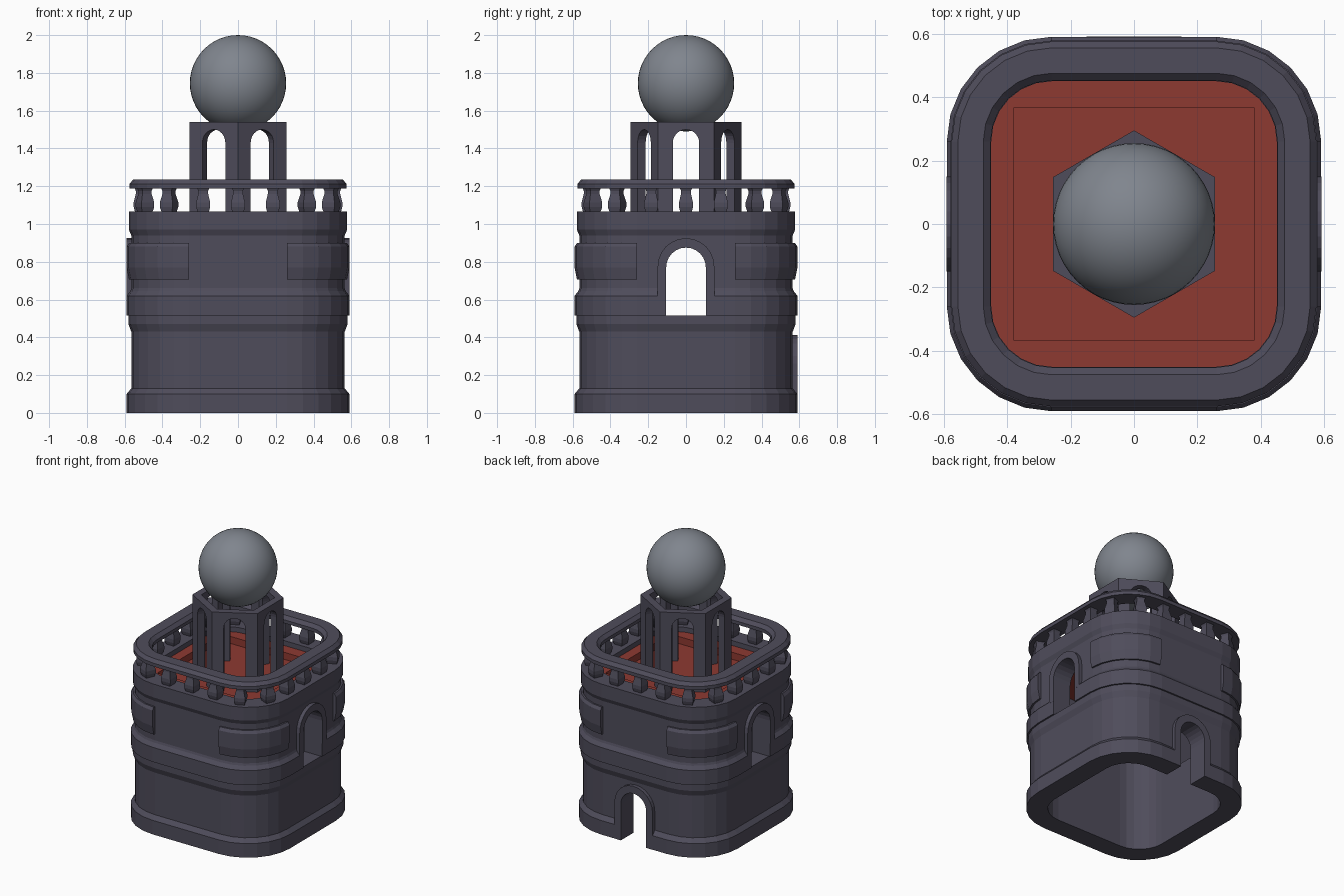
import bpy, bmesh, math
from mathutils import Matrix, Vector

if "Cube" in bpy.data.objects:
    bpy.data.objects.remove(bpy.data.objects["Cube"])


def material(name, rgb):
    m = bpy.data.materials.new(name)
    m.diffuse_color = (*rgb, 1)
    m.use_nodes = True
    m.node_tree.nodes["Principled BSDF"].inputs["Base Color"].default_value = m.diffuse_color
    return m


SLATE = material("dark slate", (0.078, 0.073, 0.105))
RED = material("brick red", (0.27, 0.041, 0.031))
GREY = material("steel grey", (0.215, 0.235, 0.27))
C = 0.26      # centre of every rounded corner
SEG = 6       # facets per corner


def finish(name, bm, mat):
    bmesh.ops.recalc_face_normals(bm, faces=bm.faces)
    me = bpy.data.meshes.new(name)
    bm.to_mesh(me)
    bm.free()
    me.materials.append(mat)
    ob = bpy.data.objects.new(name, me)
    bpy.context.collection.objects.link(ob)
    return ob


def corner_path(k):
    """Centre and direction of each section around corner k."""
    s = [(1, 1), (-1, 1), (-1, -1), (1, -1)][k]
    out = []
    for i in range(SEG + 1):
        a = math.radians(90 * (k + i / SEG))
        out.append((Vector((s[0] * C, s[1] * C, 0)), Vector((math.cos(a), math.sin(a), 0))))
    return out


def sweep(name, profile, mat, corners=(0, 1, 2, 3)):
    """Sweep a closed (half width, z) profile round the rounded square."""
    bm = bmesh.new()
    path = [p for k in corners for p in corner_path(k)]
    rows = [[bm.verts.new(c + d * (h - C) + Vector((0, 0, z))) for h, z in profile] for c, d in path]
    n, closed = len(profile), len(corners) == 4
    for i in range(len(rows) if closed else len(rows) - 1):
        a, b = rows[i], rows[(i + 1) % len(rows)]
        for j in range(n):
            bm.faces.new((a[j], b[j], b[(j + 1) % n], a[(j + 1) % n]))
    if not closed:
        bm.faces.new(rows[0])
        bm.faces.new(rows[-1])
    return finish(name, bm, mat)


def arch(hw, z0, top, n=12):
    """Arch outline in (u, z)."""
    sp = top - hw
    return [(hw, z0)] + [(hw * math.cos(math.pi * i / n), sp + hw * math.sin(math.pi * i / n))
                         for i in range(n + 1)] + [(-hw, z0)]


def prism(name, outline, y0, y1, angle, mat):
    """Extrude a (u, z) outline along y, then turn it about z."""
    bm = bmesh.new()
    f = bm.faces.new([bm.verts.new((u, y0, z)) for u, z in outline])
    r = bmesh.ops.extrude_face_region(bm, geom=[f])
    vs = [v for v in r["geom"] if isinstance(v, bmesh.types.BMVert)]
    bmesh.ops.translate(bm, verts=vs, vec=(0, y1 - y0, 0))
    bm.transform(Matrix.Rotation(math.radians(angle), 4, "Z"))
    return finish(name, bm, mat)


def cut(ob, cutter):
    m = ob.modifiers.new("cut", "BOOLEAN")
    m.operation, m.solver, m.object = "DIFFERENCE", "EXACT", cutter
    bpy.context.view_layer.objects.active = ob
    bpy.ops.object.modifier_apply(modifier=m.name)
    bpy.data.objects.remove(cutter)


# hollow tower wall with mouldings
wall = sweep("tower_wall", [
    (.59, 0), (.59, .10), (.565, .13), (.565, .43), (.58, .47), (.58, .515), (.59, .516),
    (.59, .62), (.57, .645), (.565, .66), (.565, .94), (.578, .97), (.578, 1.065),
    (.45, 1.065), (.45, 0)], SLATE)

# side windows and back door openings
cut(wall, prism("window_cutter", arch(.105, .515, .875), -.8, .8, 90, SLATE))
cut(wall, prism("door_cutter", arch(.10, -.1, .36), .3, .8, 0, SLATE))

# raised frames round the openings
for name, ang, inner, outer in (
        ("window_frame_right", -90, arch(.105, .61, .875), arch(.15, .61, .925)),
        ("window_frame_left", 90, arch(.105, .61, .875), arch(.15, .61, .925)),
        ("door_frame", 0, arch(.10, 0, .36), arch(.15, 0, .412))):
    prism(name, outer + inner[::-1], .54, .591, ang, SLATE)

# raised panels wrapping each corner
for k in range(4):
    sweep(f"corner_panel_{k}", [(.55, .705), (.577, .705), (.59, .77), (.59, .88),
                                (.577, .90), (.55, .90)], SLATE, (k,))

# red roof deck with a shallow square recess
bm = bmesh.new()
ring = [bm.verts.new(c + d * (.452 - C) + Vector((0, 0, .94))) for k in range(4) for c, d in corner_path(k)]
f = bm.faces.new(ring)
r = bmesh.ops.extrude_face_region(bm, geom=[f])
bmesh.ops.translate(bm, verts=[v for v in r["geom"] if isinstance(v, bmesh.types.BMVert)], vec=(0, 0, .09))
deck = finish("roof_deck", bm, RED)
cut(deck, prism("deck_cutter", [(-.38, .98), (.38, .98), (.38, 1.2), (-.38, 1.2)], -.365, .365, 0, RED))

# handrail
sweep("handrail", [(.575, 1.188), (.575, 1.212), (.555, 1.235), (.475, 1.235),
                   (.452, 1.212), (.452, 1.188)], SLATE)

# balusters: five per quarter, evenly spaced along the rail
R = .515 - C
side = 2 * C + math.pi * R / 2
for q in range(4):
    for i in range(5):
        s = (i - 1) * side / 5
        if s <= C:
            p, a = Vector((.515, s, 0)), 0
        else:
            a = (s - C) / R
            p = Vector((C + R * math.cos(a), C + R * math.sin(a), 0))
        bm = bmesh.new()
        rows = [[bm.verts.new((x * w, y * w, z)) for x, y in ((1, 1), (-1, 1), (-1, -1), (1, -1))]
                for w, z in ((.029, 1.06), (.037, 1.09), (.037, 1.115), (.026, 1.16), (.026, 1.175), (.034, 1.195))]
        for lo, hi in zip(rows, rows[1:]):
            for j in range(4):
                bm.faces.new((lo[j], lo[(j + 1) % 4], hi[(j + 1) % 4], hi[j]))
        bm.faces.new(rows[0])
        bm.faces.new(rows[-1])
        bm.transform(Matrix.Rotation(q * math.pi / 2, 4, "Z") @ Matrix.Translation(p) @ Matrix.Rotation(a, 4, "Z"))
        finish(f"baluster_{q}_{i}", bm, SLATE)

# hexagonal open lantern
bm = bmesh.new()
prof = ((.295, .97), (.295, 1.54), (.238, 1.54), (.238, .97))
rows = [[bm.verts.new((r * math.sin(k * math.pi / 3), r * math.cos(k * math.pi / 3), z)) for r, z in prof]
        for k in range(6)]
for k in range(6):
    a, b = rows[k], rows[(k + 1) % 6]
    for j in range(4):
        bm.faces.new((a[j], b[j], b[(j + 1) % 4], a[(j + 1) % 4]))
lantern = finish("lantern", bm, SLATE)
for ang in (30, 90, 150):
    cut(lantern, prism("lantern_cutter", arch(.07, .9, 1.5), -.5, .5, ang, SLATE))

# ball on top
bm = bmesh.new()
bmesh.ops.create_uvsphere(bm, u_segments=48, v_segments=24, radius=.255)
bmesh.ops.translate(bm, verts=bm.verts, vec=(0, 0, 1.745))
for f in bm.faces:
    f.smooth = True
finish("ball", bm, GREY)
